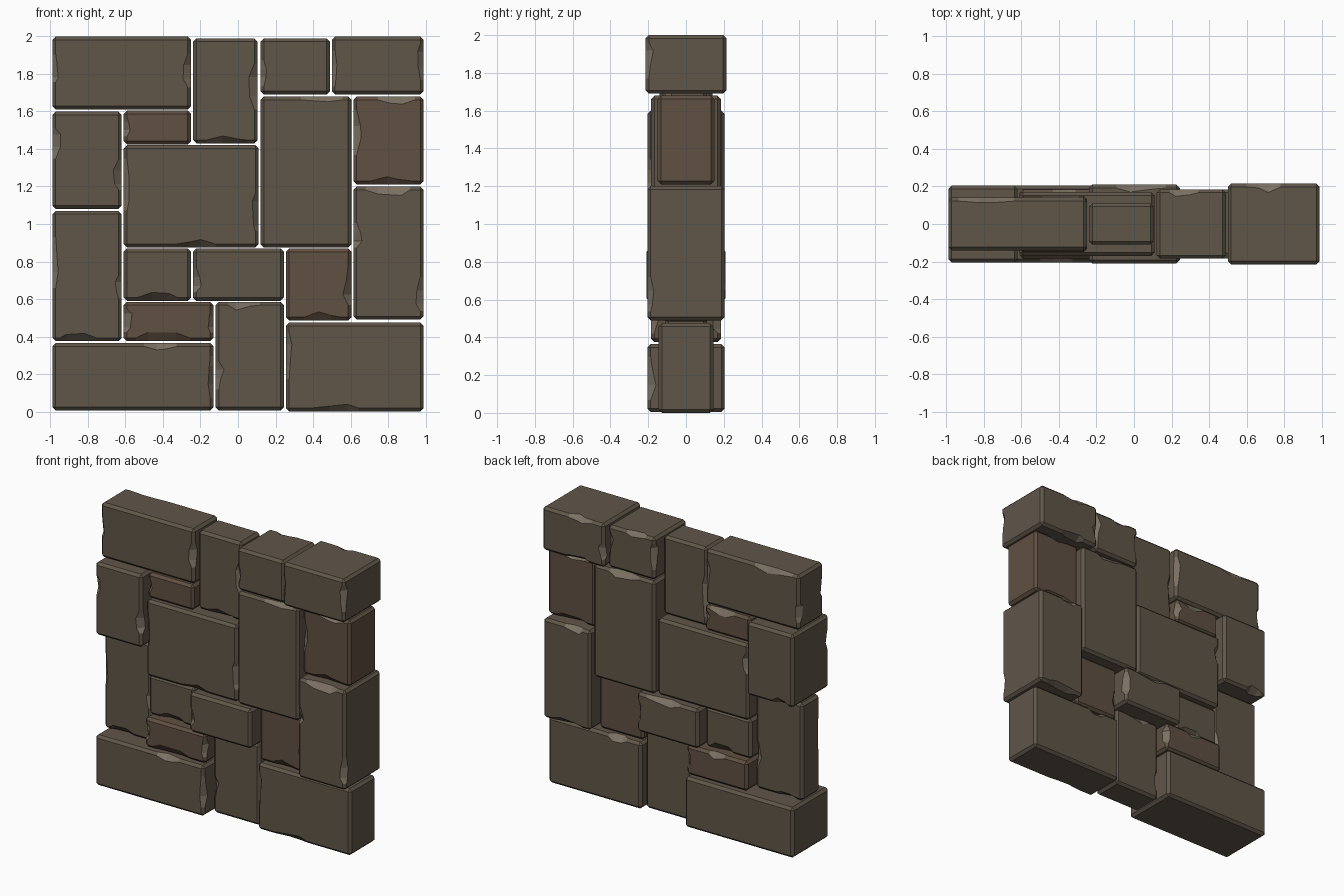
import bpy, bmesh, random
from mathutils import Vector

if "Cube" in bpy.data.objects:
    bpy.data.objects.remove(bpy.data.objects["Cube"])

random.seed(7)
BEVEL = 0.018


def material(name, rgb):
    m = bpy.data.materials.new(name)
    m.diffuse_color = (*rgb, 1)
    m.use_nodes = True
    m.node_tree.nodes["Principled BSDF"].inputs["Base Color"].default_value = m.diffuse_color
    return m


STONE = material("stone", (0.117, 0.093, 0.066))
BROWN = material("brown_stone", (0.117, 0.080, 0.054))
WORN = material("worn_edge", (0.20, 0.165, 0.125))


def chip_strip(bm, face, axis):
    """Turn part of a chamfer into an irregular chip, keeping both main faces flat."""
    n = face.normal.copy()
    others = [i for i in range(3) if i != axis]
    sides = [e for e in face.edges
             if abs((e.verts[0].co - e.verts[1].co).normalized()[axis]) > 0.9]
    length = sides[0].calc_length()
    width = min(random.uniform(0.12, 0.3), length * 0.7)
    start = random.uniform(0.02, length - width - 0.02)
    stops = [start / length, (start + width * random.uniform(0.15, 0.4)) / length,
             (start + width * random.uniform(0.6, 0.85)) / length, (start + width) / length]
    rails = []
    for e in sides:
        lo, hi = sorted(e.verts, key=lambda v: v.co[axis])
        a, b = lo.co.copy(), hi.co.copy()
        # move inward along the main face, away from the chamfer
        main = next(f for f in e.link_faces if f is not face)
        slide = max(others, key=lambda i: -abs(main.normal[i]))
        push = Vector((0, 0, 0))
        push[slide] = -1 if n[slide] > 0 else 1
        rail, prev, edge = [], lo, e
        for k, t in enumerate(stops):
            _, v = bmesh.utils.edge_split(edge, prev, 0.5)
            v.co = a.lerp(b, t)
            if k in (1, 2):
                v.co += push * random.uniform(0.004, 0.03)
            rail.append(v)
            prev = v
            edge = next(x for x in v.link_edges if hi in x.verts)
        rails.append(rail)
    # split the chamfer across, one cut per pair of points
    for va, vb in zip(*rails):
        f = next(f for f in va.link_faces if f in vb.link_faces)
        bmesh.utils.face_split(f, va, vb)
    for k in range(3):
        quad = {rails[0][k], rails[0][k + 1], rails[1][k], rails[1][k + 1]}
        for f in rails[0][k].link_faces:
            if set(f.verts) == quad and n.z > -0.3:
                f.material_index = 1


def brick(name, x0, x1, z0, z1, depth, mat):
    bm = bmesh.new()
    bmesh.ops.create_cube(bm, size=1)
    for v in bm.verts:
        v.co = ((x0 + x1) / 2 + v.co.x * (x1 - x0), v.co.y * depth * 2,
                (z0 + z1) / 2 + v.co.z * (z1 - z0))
    bmesh.ops.bevel(bm, geom=bm.edges[:], offset=BEVEL, segments=1, affect='EDGES')
    bm.normal_update()
    # chip some of the chamfers, mostly those round the front and back faces
    strips = []
    for f in bm.faces:
        flat = [i for i in range(3) if abs(f.normal[i]) < 0.1]
        if len(flat) == 1:
            strips.append((f, flat[0]))
    for f, axis in strips:
        if axis != 1 and random.random() < 0.45:
            chip_strip(bm, f, axis)
    me = bpy.data.meshes.new(name)
    bm.to_mesh(me)
    bm.free()
    me.materials.append(mat)
    me.materials.append(WORN)
    bpy.context.collection.objects.link(bpy.data.objects.new(name, me))


# name, left, right, bottom, top, half depth, material
BRICKS = [
    ("brick_top_left", -0.99, -0.25, 1.61, 2.00, 0.14, STONE),
    ("brick_top_middle", -0.24, 0.105, 1.43, 1.99, 0.11, STONE),
    ("brick_top_inner_right", 0.12, 0.49, 1.69, 1.99, 0.185, STONE),
    ("brick_top_right", 0.50, 0.99, 1.69, 2.00, 0.215, STONE),
    ("brick_left_upper", -0.99, -0.62, 1.08, 1.60, 0.205, STONE),
    ("brick_small_upper", -0.61, -0.25, 1.425, 1.605, 0.15, BROWN),
    ("brick_centre", -0.61, 0.11, 0.875, 1.42, 0.17, STONE),
    ("brick_centre_right", 0.12, 0.605, 0.875, 1.68, 0.185, STONE),
    ("brick_right_upper", 0.615, 0.99, 1.21, 1.68, 0.15, BROWN),
    ("brick_right", 0.615, 0.99, 0.49, 1.20, 0.205, STONE),
    ("brick_left_lower", -0.99, -0.62, 0.375, 1.07, 0.10, STONE),
    ("brick_small_left", -0.61, -0.25, 0.59, 0.87, 0.14, STONE),
    ("brick_small_middle", -0.24, 0.245, 0.59, 0.87, 0.21, STONE),
    ("brick_small_right", 0.255, 0.605, 0.485, 0.87, 0.12, BROWN),
    ("brick_small_lower", -0.61, -0.13, 0.375, 0.585, 0.185, BROWN),
    ("brick_bottom_left", -0.99, -0.13, 0.005, 0.365, 0.205, STONE),
    ("brick_bottom_middle", -0.12, 0.245, 0.005, 0.585, 0.11, STONE),
    ("brick_bottom_right", 0.255, 0.99, 0.0, 0.475, 0.145, STONE),
]
for b in BRICKS:
    brick(*b)
